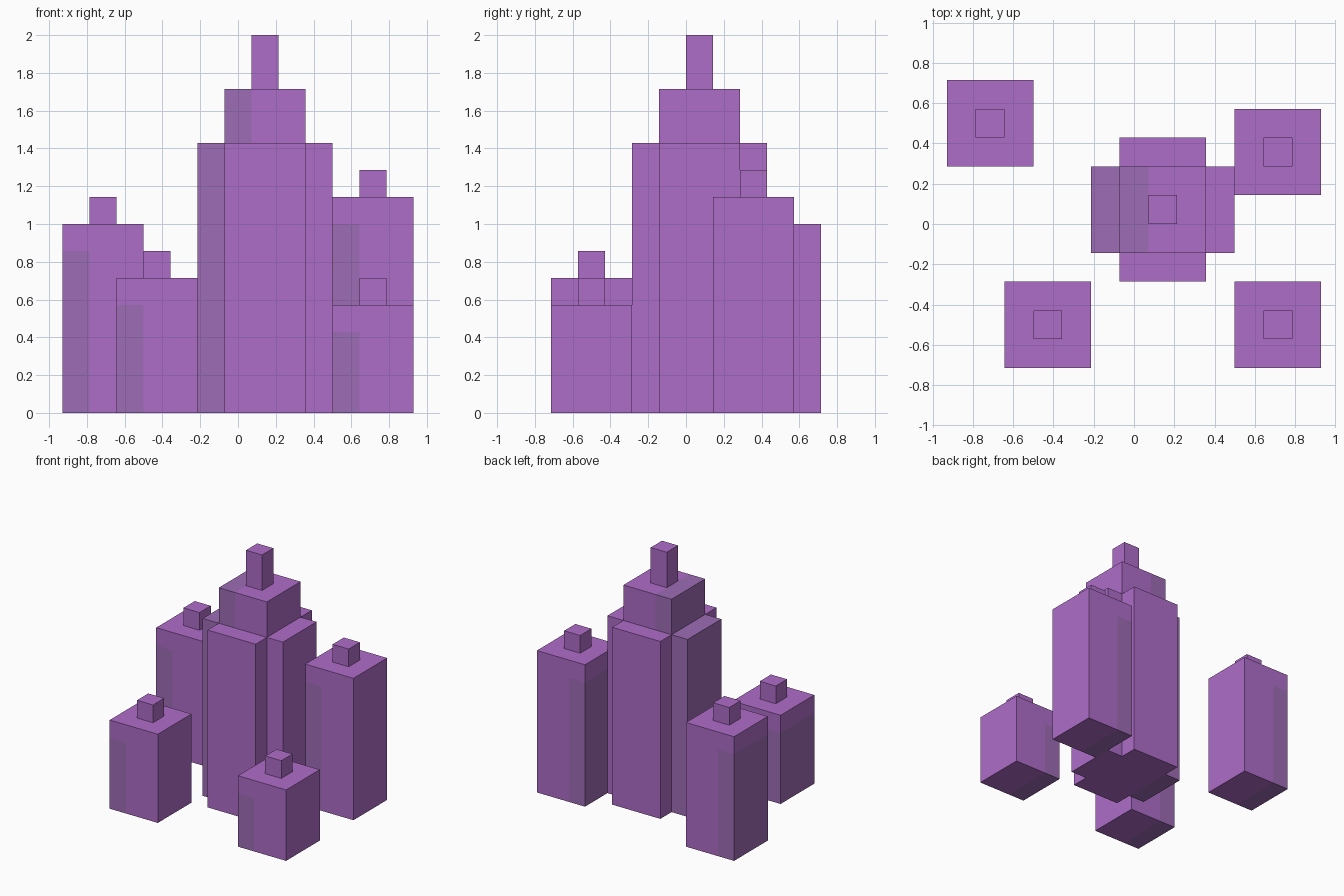
import bpy
import bmesh
from mathutils import Vector

if "Cube" in bpy.data.objects:
    bpy.data.objects.remove(bpy.data.objects["Cube"], do_unlink=True)

U = 1 / 7  # one building block


def make_material(name, colour):
    mat = bpy.data.materials.new(name)
    mat.use_nodes = True
    mat.diffuse_color = colour
    mat.node_tree.nodes["Principled BSDF"].inputs["Base Color"].default_value = colour
    return mat


PURPLE = make_material("bright purple", (0.43, 0.153, 0.584, 1))
DULL = make_material("dull purple", (0.337, 0.15, 0.46, 1))


def block(name, low, high, dull_x=None, dull_z=None):
    """Box between two corners in block units; dull where x < dull_x and z < dull_z."""
    low, high = Vector(low), Vector(high)
    bm = bmesh.new()
    bmesh.ops.create_cube(bm, size=1)
    for v in bm.verts:
        v.co = (low + high) / 2 + Vector(a * b for a, b in zip(v.co, high - low))
    # Cut the faces along the colour borders
    for axis, limit in ((0, dull_x), (2, dull_z)):
        if limit is not None and low[axis] < limit < high[axis]:
            normal = Vector((0, 0, 0))
            normal[axis] = 1
            bmesh.ops.bisect_plane(bm, geom=bm.verts[:] + bm.edges[:] + bm.faces[:],
                                   plane_co=normal * limit, plane_no=normal)
    if dull_x is not None:
        for f in bm.faces:
            c = f.calc_center_median()
            if c.x < dull_x and (dull_z is None or c.z < dull_z):
                f.material_index = 1
    bmesh.ops.scale(bm, vec=(U, U, U), verts=bm.verts)
    mesh = bpy.data.meshes.new(name)
    bm.to_mesh(mesh)
    bm.free()
    mesh.materials.append(PURPLE)
    mesh.materials.append(DULL)
    obj = bpy.data.objects.new(name, mesh)
    bpy.context.scene.collection.objects.link(obj)
    return obj


# Corner towers: square shaft, dull right side below the top course, small cap
for name, x, y, h in (("back_right", -5, 3.5, 7), ("back_left", 5, 2.5, 8),
                      ("front_right", -3, -3.5, 5), ("front_left", 5, -3.5, 4)):
    block(name + "_tower", (x - 1.5, y - 1.5, 0), (x + 1.5, y + 1.5, h), x - 0.5, h - 1)
    block(name + "_cap", (x - 0.5, y - 0.5, h), (x + 0.5, y + 0.5, h + 1))

# Central tower: cross-shaped base, narrower upper storey and spire
block("central_core", (-0.5, -2, 0), (2.5, 3, 10))
block("central_right_wing", (-1.5, -1, 0), (-0.5, 2, 10), 0)
block("central_left_wing", (2.5, -1, 0), (3.5, 2, 10))
block("upper_storey", (-0.5, -1, 10), (2.5, 2, 12), 0.5)
block("spire", (0.5, 0, 12), (1.5, 1, 14))
